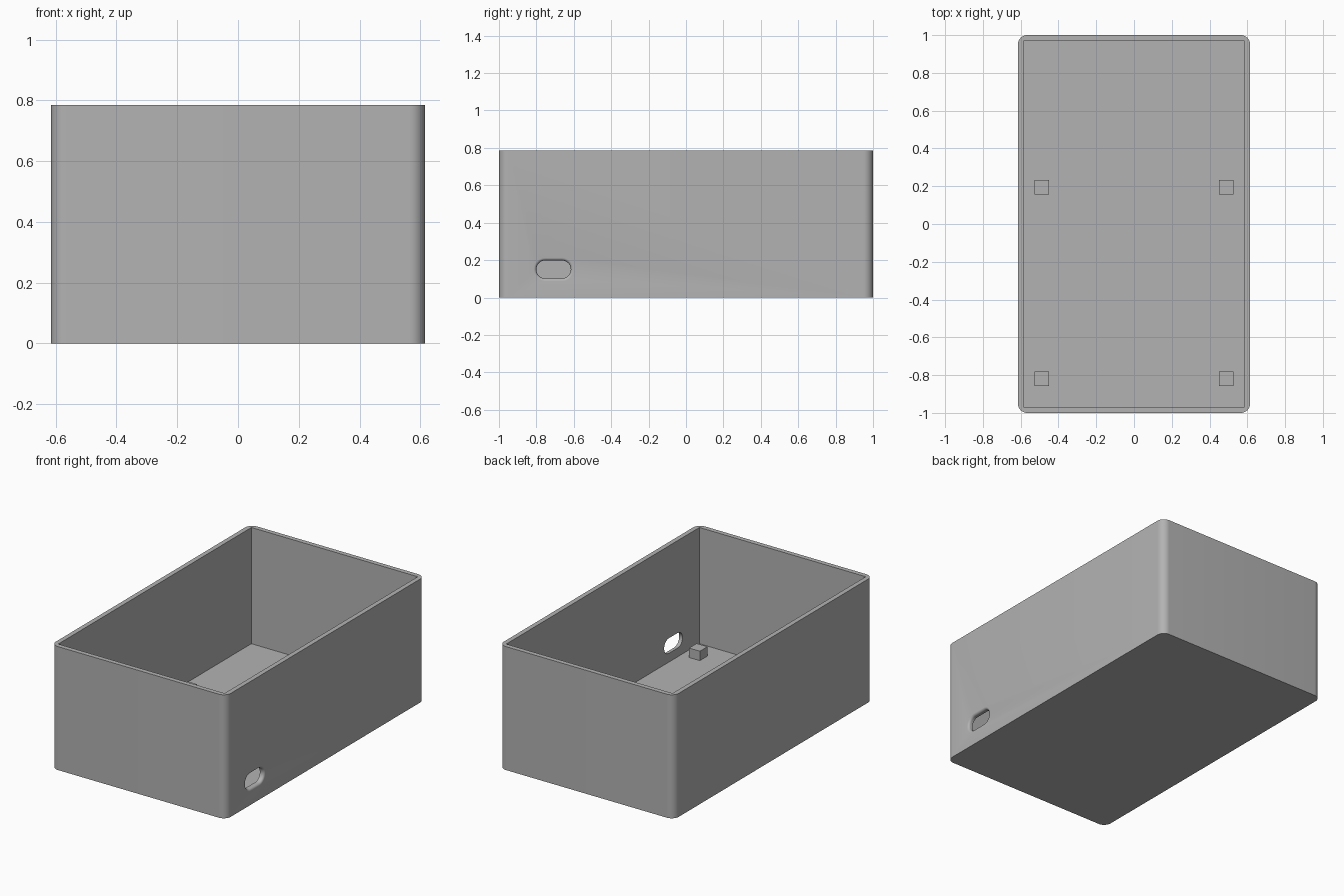
import bpy, bmesh
from math import sin, cos, pi

if "Cube" in bpy.data.objects:
    bpy.data.objects.remove(bpy.data.objects["Cube"], do_unlink=True)

W, L, H = 0.615, 1.0, 0.785      # half width, half length, height
WALL, FLOOR, RADIUS = 0.03, 0.046, 0.05

grey = bpy.data.materials.new("matte_grey")
grey.use_nodes = True
colour = (0.45, 0.45, 0.45, 1)
grey.diffuse_color = colour
grey.node_tree.nodes["Principled BSDF"].inputs["Base Color"].default_value = colour


def rounded_rect(a, b, r, n):
    """Outline of a rectangle with half sizes a, b and corner radius r."""
    pts = []
    for k, (sx, sy) in enumerate(((1, 1), (-1, 1), (-1, -1), (1, -1))):
        for i in range(n + 1):
            t = (k + i / n) * pi / 2
            pts.append((sx * (a - r) + r * cos(t), sy * (b - r) + r * sin(t)))
    return pts


def loft(name, rings):
    """Closed solid through matching rings of points."""
    bm = bmesh.new()
    loops = [[bm.verts.new(p) for p in ring] for ring in rings]
    for lo, hi in zip(loops, loops[1:]):
        for i in range(len(lo)):
            j = (i + 1) % len(lo)
            bm.faces.new((lo[i], lo[j], hi[j], hi[i]))
    bm.faces.new(loops[0][::-1])
    bm.faces.new(loops[-1])
    bmesh.ops.remove_doubles(bm, verts=bm.verts, dist=1e-5)
    bmesh.ops.recalc_face_normals(bm, faces=bm.faces)
    mesh = bpy.data.meshes.new(name)
    bm.to_mesh(mesh)
    bm.free()
    mesh.materials.append(grey)
    obj = bpy.data.objects.new(name, mesh)
    bpy.context.collection.objects.link(obj)
    return obj


def block(name, x, y, a, b, z0, z1):
    corners = ((-a, -b), (a, -b), (a, b), (-a, b))
    return loft(name, [[(x + p, y + q, z) for p, q in corners] for z in (z0, z1)])


def activate(obj):
    bpy.ops.object.select_all(action="DESELECT")
    obj.select_set(True)
    bpy.context.view_layer.objects.active = obj


def cut(target, cutter):
    cutter.hide_render = True
    mod = target.modifiers.new("cut", "BOOLEAN")
    mod.operation, mod.solver, mod.object = "DIFFERENCE", "EXACT", cutter
    activate(target)
    bpy.ops.object.modifier_apply(modifier=mod.name)
    bpy.data.objects.remove(cutter, do_unlink=True)


# Open box with rounded outer corners and a square-cornered cavity
outline = rounded_rect(W, L, RADIUS, 10)
case = loft("case", [[(x, y, z) for x, y in outline] for z in (0, H)])
cut(case, block("cavity_cutter", 0, 0, W - WALL, L - WALL, FLOOR, H + 0.1))

# Cable port through the right-hand wall, rounded over on the outside
FILLET = 0.015
sections = [(W - WALL - 0.03, 0)]
for i in range(7):
    t = i / 6 * pi / 2
    sections.append((W - FILLET + FILLET * sin(t), FILLET * (1 - cos(t))))
sections.append((W + 0.03, FILLET))
rings = [[(x, -0.708 + p, 0.15 + q)
          for p, q in rounded_rect(0.092 + grow, 0.048 + grow, 0.0475 + grow, 10)]
         for x, grow in sections]
cut(case, loft("port_cutter", rings))

activate(case)
bpy.ops.object.shade_smooth_by_angle(angle=0.6)

# Four square support pegs on the floor
for side, x in (("left", 0.488), ("right", -0.488)):
    for end, y in (("front", -0.82), ("back", 0.195)):
        block(f"{end}_{side}_peg", x, y, 0.038, 0.038, FLOOR - 0.005, FLOOR + 0.06)
